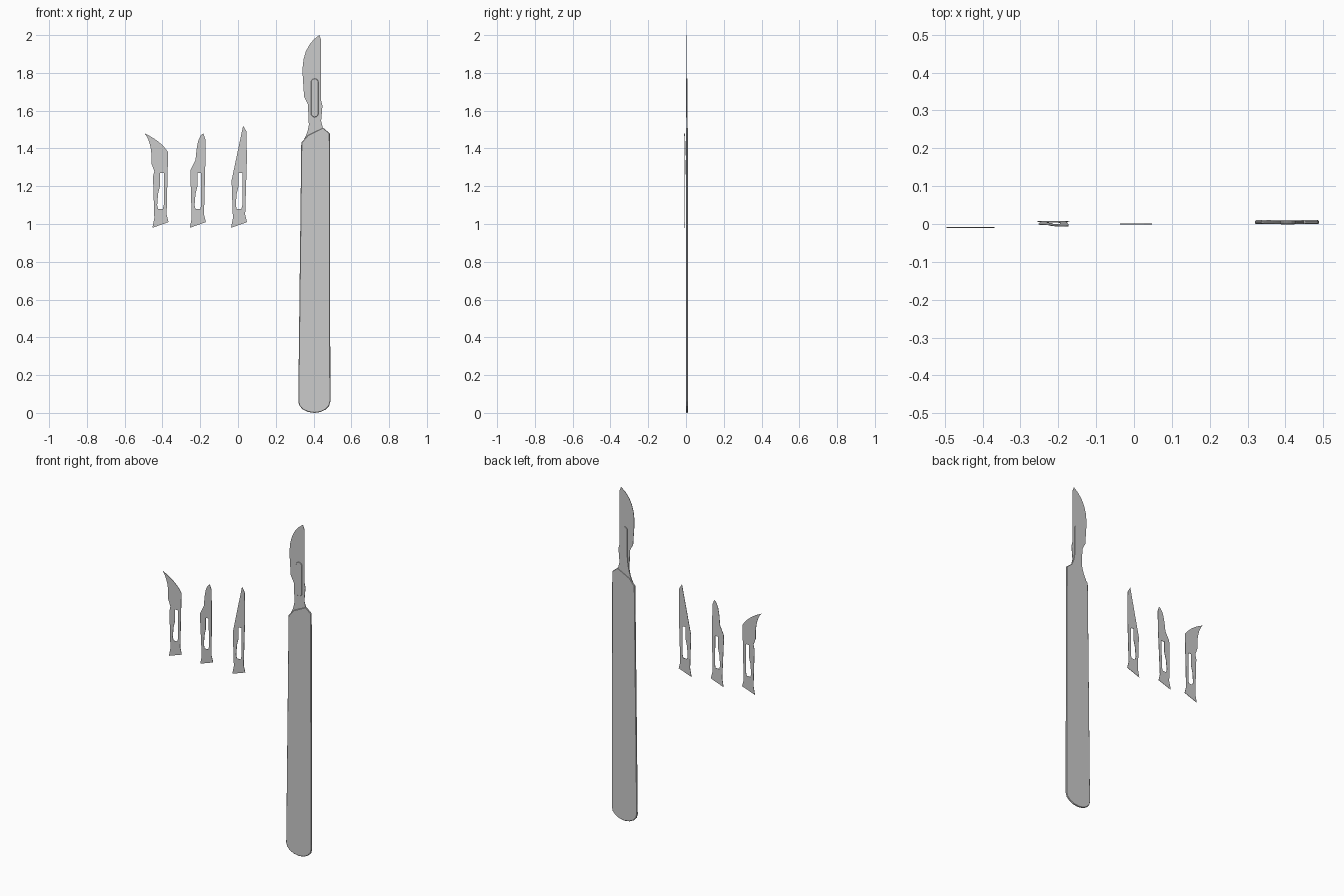
import bpy
import bmesh
from math import pi, sin, cos
from mathutils import Vector

cube = bpy.data.objects.get("Cube")
if cube:
    bpy.data.objects.remove(cube, do_unlink=True)

steel = bpy.data.materials.new("steel grey")
steel.use_nodes = True
grey = (.6, .6, .6, 1)
steel.diffuse_color = grey
steel.node_tree.nodes["Principled BSDF"].inputs["Base Color"].default_value = grey


def arc(centre, radius, start, end, steps=6):
    """Points on an elliptical arc, both ends included."""
    angles = [start + (end - start) * i / steps for i in range(steps + 1)]
    return [(centre[0] + radius[0] * cos(a), centre[1] + radius[1] * sin(a)) for a in angles]


def bend(start, control, end, steps=6):
    """Points on a quadratic curve, both ends included."""
    a, b, c = Vector(start), Vector(control), Vector(end)
    fractions = [i / steps for i in range(steps + 1)]
    return [tuple(a.lerp(b, t).lerp(b.lerp(c, t), t)) for t in fractions]


def plate(name, outline, hole=(), location=(0, 0, 0), thickness=.002, chamfer=0, tilt=0):
    """Thin upright plate cut to an outline of (x, z) points, with an optional hole."""
    bm = bmesh.new()
    rings = []
    for ring in filter(None, (outline, hole)):
        rings.append([bm.verts.new((x, 0, z)) for x, z in ring])
    if hole:
        edges = []
        for ring in rings:
            for i, vert in enumerate(ring):
                edges.append(bm.edges.new((ring[i - 1], vert)))
        bmesh.ops.triangle_fill(bm, use_beauty=True, edges=edges)
        bmesh.ops.recalc_face_normals(bm, faces=bm.faces)
    else:
        bm.faces.new(rings[0])
    mesh = bpy.data.meshes.new(name)
    bm.to_mesh(mesh)
    bm.free()
    mesh.materials.append(steel)
    obj = bpy.data.objects.new(name, mesh)
    obj.location = location
    obj.rotation_euler.x = tilt
    bpy.context.collection.objects.link(obj)
    solid = obj.modifiers.new("thickness", "SOLIDIFY")
    solid.thickness = thickness
    solid.offset = 0
    if chamfer:
        rim = obj.modifiers.new("chamfer", "BEVEL")
        rim.width = chamfer
        rim.limit_method = "ANGLE"
        rim.angle_limit = pi / 3


# Every blade shares a slanted foot and, when loose, a keyhole slot
foot_left = [(-.035, .05), (-.045, 0)]
foot_right = [(.04, .03), (.03, .07)]
keyhole = [(-.005, .29), (.015, .29), (.015, .12), (.01, .1),
           (-.015, .1), (-.02, .12), (-.015, .18), (-.005, .22)]


def blade(name, location, edge, slot=keyhole, tilt=0):
    """Blade whose cutting edge runs from the right shoulder over the tip to the left."""
    plate(name, foot_right + edge + foot_left, slot, location, tilt=tilt)


# Handle: rounded butt, long sides and slanted shoulders
handle_x = .404
butt = arc((handle_x, .06), (.085, .06), pi, 2 * pi, steps=8)
shoulders = [(.486, 1.48), (.45, 1.51), (.37, 1.47), (.335, 1.43)]
plate("handle", butt + shoulders, location=(0, .005, 0), thickness=.01, chamfer=.003)

# Tongue that carries the fitted blade, flaring into the handle
lug_x, lug_top, lug_radius = .406, 1.75, (.02, .02)
lug_cap = arc((lug_x, lug_top), lug_radius, 0, pi)
flare_left = bend((lug_x - .02, 1.6), (.38, 1.5), (.35, 1.45))
flare_right = bend((.46, 1.49), (.43, 1.53), (lug_x + .02, 1.6))
plate("tongue", lug_cap + flare_left + flare_right, location=(0, .006, 0), thickness=.005)

# Raised lug through the fitted blade
lug_base = arc((lug_x, 1.585), lug_radius, pi, 2 * pi)
plate("lug", lug_cap + lug_base, location=(0, .002, 0), thickness=.006, chamfer=.002)

# Fitted blade with a round belly
belly = bend((.02, .525), (-.08, .46), (-.067, .3))
blade("fitted_blade", (.41, .003, 1.475),
      [(.037, .15), (.03, .18), (.03, .5)] + belly + [(-.06, .2), (-.04, .16)], slot=())

# Spare blade with a hooked tip
hook_back = bend((.038, .4), (0, .46), (-.087, .5))
hook_front = bend((-.087, .5), (-.045, .45), (-.05, .34))
blade("hooked_blade", (-.408, -.009, .98),
      hook_back + hook_front[1:] + [(-.035, .3), (-.042, .27)])

# Spare blade with a narrow rounded tip, leaning slightly forward
nose = bend((.027, .5), (0, .49), (-.01, .41))
blade("narrow_blade", (-.21, .007, .98),
      [(.037, .34), (.037, .47)] + nose + [(-.015, .36), (-.04, .31), (-.042, .28)],
      tilt=.026)

# Spare blade with a straight pointed tip
blade("pointed_blade", (.008, 0, .98),
      [(.039, .36), (.037, .51), (.019, .54), (-.042, .25)])
